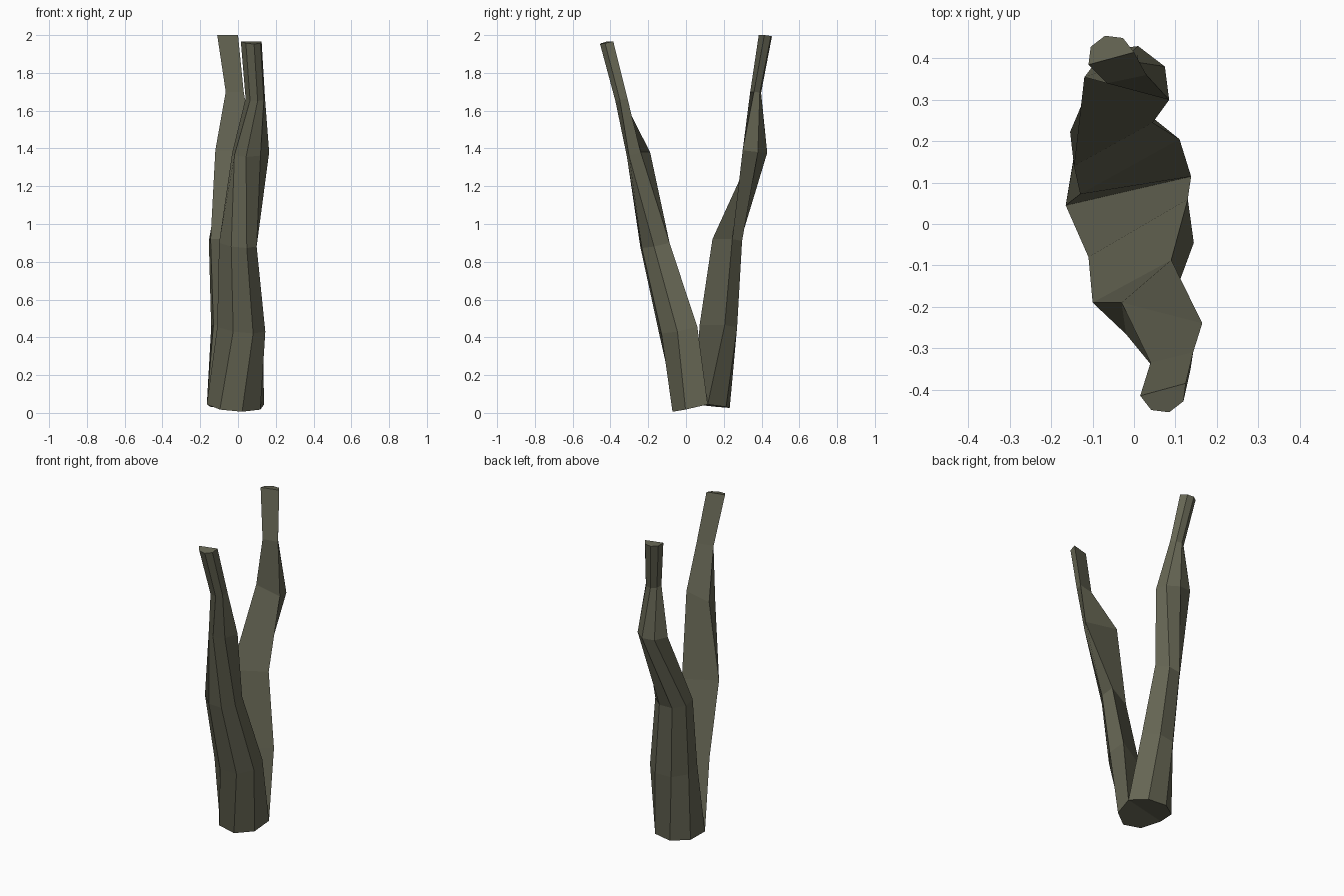
import bpy
import bmesh
from mathutils import Vector

cube = bpy.data.objects.get("Cube")
if cube:
    bpy.data.objects.remove(cube, do_unlink=True)

# Single bark colour
bark = bpy.data.materials.new("olive_bark")
bark.use_nodes = True
colour = (0.13, 0.13, 0.087, 1)
bark.diffuse_color = colour
shader = bark.node_tree.nodes["Principled BSDF"]
shader.inputs["Base Color"].default_value = colour
shader.inputs["Roughness"].default_value = 0.9

# Half octagon: (fraction along the flat side, bulge as fraction of its width)
HALF_OCTAGON = [(0, 0), (0.146, 0.354), (0.5, 0.5), (0.854, 0.354), (1, 0)]


def half_ring(bm, left, right, height, side, slope):
    """Half-octagon section whose flat side runs from left to right."""
    start, end = Vector((*left, height)), Vector((*right, height))
    across = end - start
    outward = Vector((-across.y, across.x, 0)) * side
    outward.z = -slope * across.length
    return [bm.verts.new(start + across * along + outward * bulge)
            for along, bulge in HALF_OCTAGON]


def build_branch(name, sections, side, slope):
    """Loft the sections into a closed, flat-shaded branch."""
    bm = bmesh.new()
    rings = [half_ring(bm, *section, side, slope) for section in sections]
    for lower, upper in zip(rings, rings[1:]):
        for i in range(len(lower)):
            j = (i + 1) % len(lower)
            bm.faces.new((lower[i], lower[j], upper[j], upper[i]))
    bm.faces.new(rings[0])
    bm.faces.new(rings[-1])
    bmesh.ops.recalc_face_normals(bm, faces=bm.faces)
    mesh = bpy.data.meshes.new(name)
    bm.to_mesh(mesh)
    bm.free()
    mesh.materials.append(bark)
    branch = bpy.data.objects.new(name, mesh)
    bpy.context.collection.objects.link(branch)
    return branch


# Branch leaning forward: left edge, right edge, height of each section
front_sections = [
    ((-0.165, 0.045), (0.138, 0.115), 0.045),
    ((-0.11, -0.08), (0.13, 0.06), 0.455),
    ((-0.1, -0.19), (0.09, -0.087), 0.9),
    ((-0.03, -0.19), (0.165, -0.24), 1.38),
    ((0.04, -0.335), (0.143, -0.31), 1.665),
    ((0.015, -0.415), (0.125, -0.385), 1.967),
]
build_branch("front_branch", front_sections, -1, 0.25)

# Branch leaning backward, sharing the split edge at the base
back_sections = [
    ((-0.165, 0.045), (0.138, 0.115), 0.045),
    ((-0.13, 0.072), (0.11, 0.205), 0.465),
    ((-0.145, 0.14), (0.045, 0.245), 0.92),
    ((-0.12, 0.355), (0.085, 0.3), 1.39),
    ((-0.065, 0.34), (0.03, 0.36), 1.7),
    ((-0.11, 0.385), (0, 0.415), 2.0),
]
build_branch("back_branch", back_sections, 1, 0.12)
